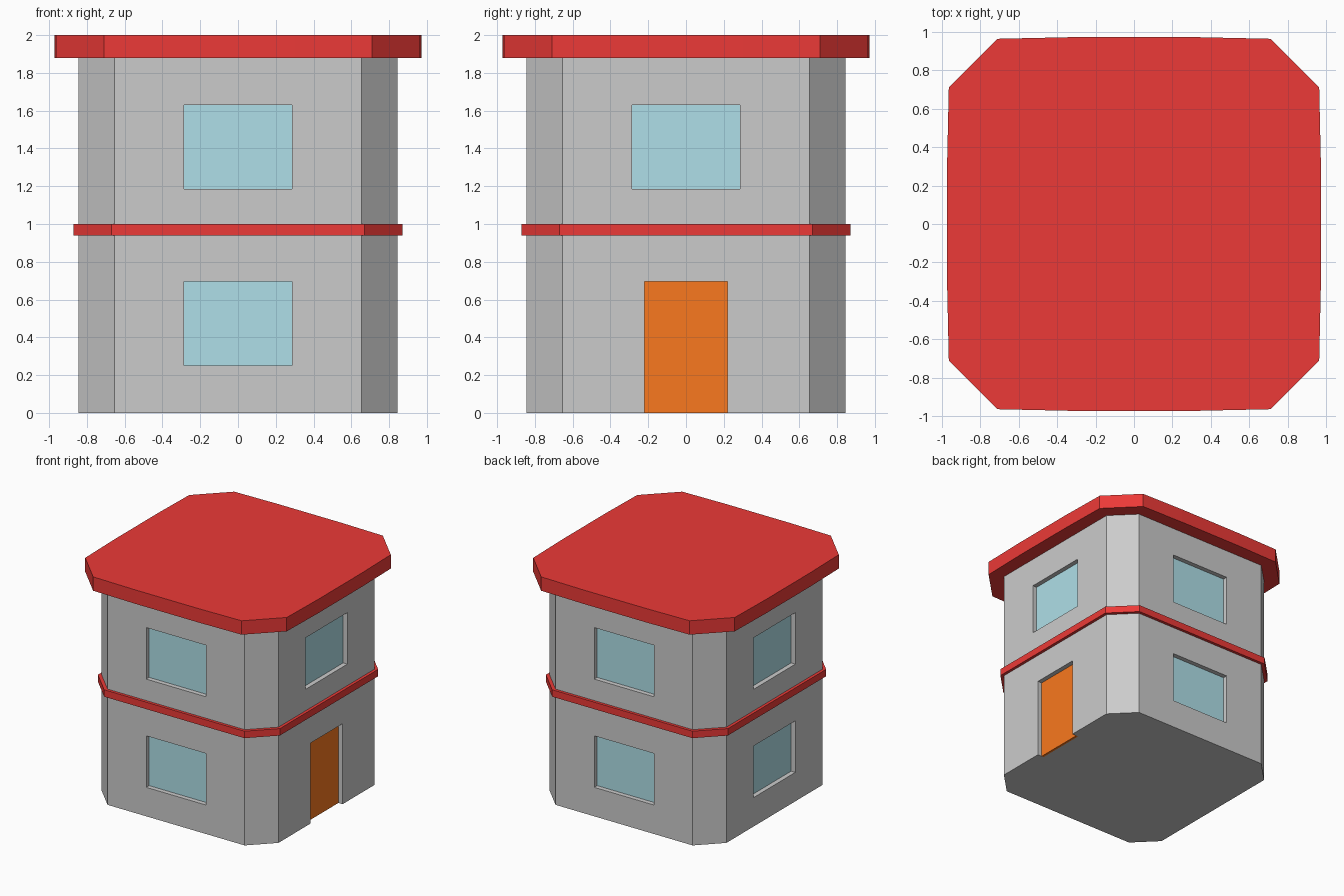
import bpy
import bmesh
from math import pi
from mathutils import Matrix, Vector

if "Cube" in bpy.data.objects:
    bpy.data.objects.remove(bpy.data.objects["Cube"])


def material(name, color):
    m = bpy.data.materials.new(name)
    m.diffuse_color = (*color, 1)
    m.use_nodes = True
    m.node_tree.nodes["Principled BSDF"].inputs["Base Color"].default_value = m.diffuse_color
    return m


def make_object(name, bm, mat=None):
    bmesh.ops.recalc_face_normals(bm, faces=bm.faces[:])
    mesh = bpy.data.meshes.new(name)
    bm.to_mesh(mesh)
    bm.free()
    ob = bpy.data.objects.new(name, mesh)
    bpy.context.collection.objects.link(ob)
    if mat:
        mesh.materials.append(mat)
    return ob


def prism(name, side, z0, z1, mat=None):
    """Extrude an outline made of one side's points turned four times."""
    bm = bmesh.new()
    verts = []
    for i in range(4):
        turn = Matrix.Rotation(i * pi / 2, 3, 'Z')
        verts += [bm.verts.new(turn @ Vector((x, y, z0))) for x, y in side]
    face = bm.faces.new(verts)
    top = bmesh.ops.extrude_face_region(bm, geom=[face])['geom']
    bmesh.ops.translate(bm, vec=(0, 0, z1 - z0),
                        verts=[v for v in top if isinstance(v, bmesh.types.BMVert)])
    return make_object(name, bm, mat)


def add_box(bm, turn, half_width, y0, y1, z0, z1):
    """Box on the front wall, turned by quarter turns to another wall."""
    m = (Matrix.Rotation(turn * pi / 2, 4, 'Z')
         @ Matrix.Translation((0, (y0 + y1) / 2, (z0 + z1) / 2))
         @ Matrix.Diagonal((2 * half_width, y1 - y0, z1 - z0, 1)))
    bmesh.ops.create_cube(bm, size=1, matrix=m)


red = material("red_trim", (0.84, 0.042, 0.038))
glass = material("window_glass", (0.43, 0.74, 0.81))
orange = material("door_paint", (0.95, 0.19, 0.013))

WALL = 0.845
FRONT, RIGHT, BACK, LEFT = range(4)
wall_side = [(-0.655, -WALL), (0.655, -WALL)]


def storey(name, z0, z1, openings):
    """Wall block with recesses, each filled by a thin panel."""
    walls = prism(name, wall_side, z0, z1)
    cut = bmesh.new()
    for part, turn, half, low, high, mat in openings:
        bottom = low - 0.1 if low == 0 else low
        add_box(cut, turn, half, -WALL - 0.1, -WALL + 0.06, bottom, high)
        panel = bmesh.new()
        add_box(panel, turn, half, -WALL + 0.04, -WALL + 0.06, low, high)
        make_object(part, panel, mat)
    cutter = make_object(name + "_cutter", cut)
    cutter.hide_render = True
    cutter.hide_set(True)
    mod = walls.modifiers.new("openings", 'BOOLEAN')
    mod.operation = 'DIFFERENCE'
    mod.solver = 'EXACT'
    mod.object = cutter
    bpy.context.view_layer.objects.active = walls
    bpy.ops.object.modifier_apply(modifier=mod.name)
    bpy.data.objects.remove(cutter)


# Ground floor: three windows and the door on the right
names = {FRONT: "front", RIGHT: "right", BACK: "back", LEFT: "left"}
ground = [(f"lower_window_{names[t]}", t, 0.285, 0.25, 0.695, glass)
          for t in (FRONT, BACK, LEFT)]
ground.append(("door", RIGHT, 0.22, 0, 0.695, orange))
storey("ground_floor_walls", 0, 0.94, ground)

# Upper floor: a window on every side
storey("upper_floor_walls", 1.0, 1.88,
       [(f"upper_window_{names[t]}", t, 0.285, 1.185, 1.63, glass) for t in names])

# Band between floors and the slightly bowed roof slab
prism("floor_band", [(-0.67, -0.87), (0.67, -0.87)], 0.94, 1.0, red)
prism("roof", [(-0.71, -0.963), (-0.3, -0.972), (0.3, -0.972), (0.71, -0.963)],
      1.88, 2.0, red)
